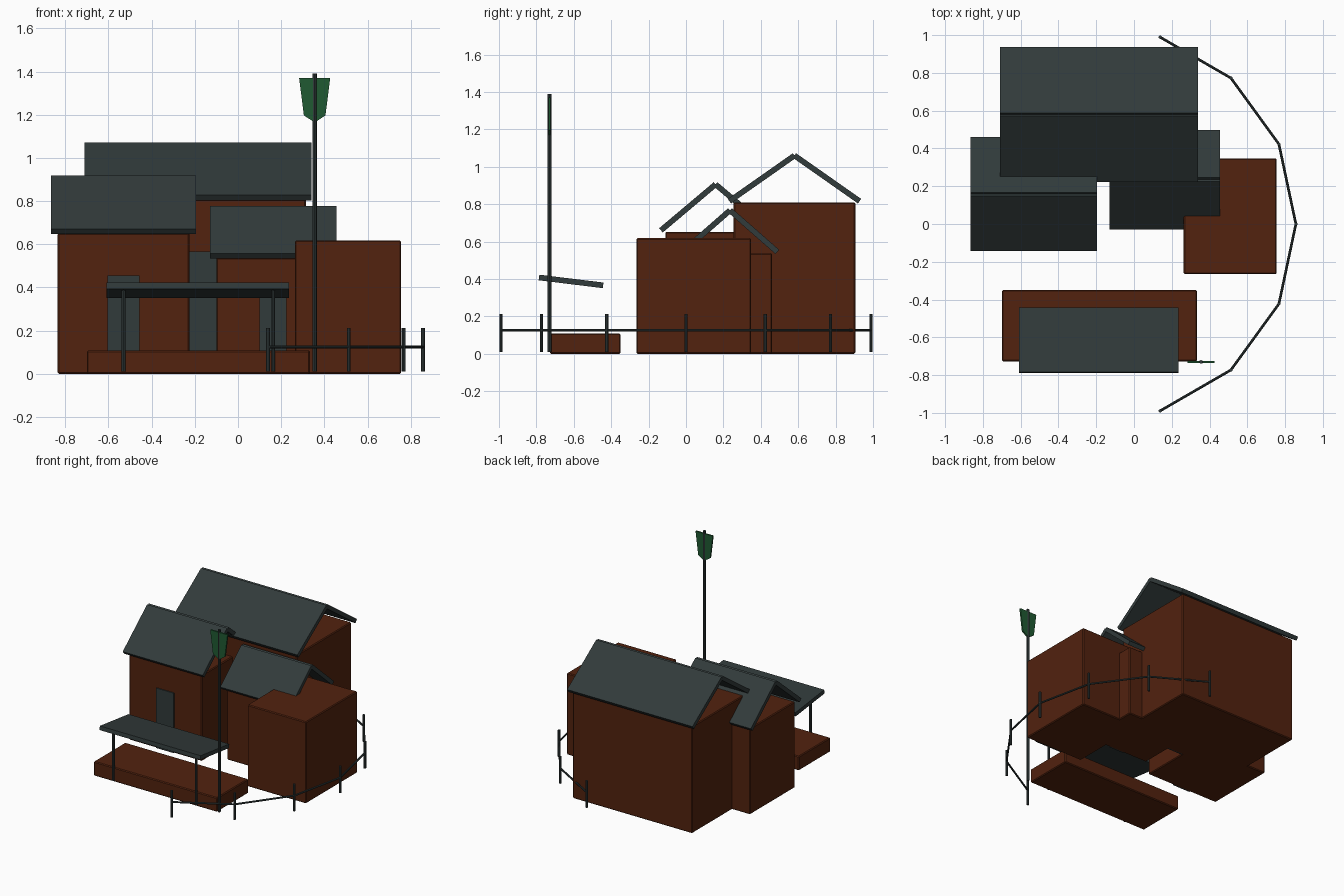
import bpy, bmesh, math
from mathutils import Vector

if "Cube" in bpy.data.objects:
    bpy.data.objects.remove(bpy.data.objects["Cube"])


def material(name, rgb):
    m = bpy.data.materials.new(name)
    m.diffuse_color = (*rgb, 1)
    m.use_nodes = True
    m.node_tree.nodes["Principled BSDF"].inputs["Base Color"].default_value = m.diffuse_color
    return m


BROWN = material("brown_wall", (0.084, 0.016, 0.0045))
SLATE = material("dark_slate", (0.031, 0.043, 0.043))
GREEN = material("banner_green", (0.014, 0.100, 0.032))


def add(name, bm, mat):
    bmesh.ops.recalc_face_normals(bm, faces=bm.faces)
    me = bpy.data.meshes.new(name)
    bm.to_mesh(me)
    bm.free()
    me.materials.append(mat)
    ob = bpy.data.objects.new(name, me)
    bpy.context.collection.objects.link(ob)
    return ob


def box(name, x, y, z, mat, bevel=0.0):
    bm = bmesh.new()
    bmesh.ops.create_cube(bm, size=1)
    for v in bm.verts:
        v.co = [r[0] + (c + 0.5) * (r[1] - r[0]) for r, c in zip((x, y, z), v.co)]
    if bevel:
        bmesh.ops.bevel(bm, geom=bm.edges[:], offset=bevel, segments=1, affect='EDGES')
    return add(name, bm, mat)


def prism(name, profile, direction, mat):
    """Extrude a closed profile along a direction."""
    bm = bmesh.new()
    f = bm.faces.new([bm.verts.new(p) for p in profile])
    r = bmesh.ops.extrude_face_region(bm, geom=[f])
    bmesh.ops.translate(bm, verts=[v for v in r["geom"] if isinstance(v, bmesh.types.BMVert)],
                        vec=direction)
    return add(name, bm, mat)


def slab(name, x, a, b, mat, t=0.03):
    """Tilted board running between two (y, z) points."""
    d = Vector((b[0] - a[0], b[1] - a[1])).normalized()
    n = Vector((-d.y, d.x)) * t / 2
    a, b = Vector(a), Vector(b)
    pts = [(x[0], p.x, p.y) for p in (a - n, b - n, b + n, a + n)]
    return prism(name, pts, (x[1] - x[0], 0, 0), mat)


def rod(name, a, b, r, mat=SLATE, sides=8):
    a, b = Vector(a), Vector(b)
    bm = bmesh.new()
    bmesh.ops.create_cone(bm, cap_ends=True, segments=sides, radius1=r, radius2=r,
                          depth=(b - a).length)
    ob = add(name, bm, mat)
    ob.location = (a + b) / 2
    ob.rotation_euler = (b - a).to_track_quat('Z', 'Y').to_euler()
    return ob


# Gabled houses: body, two roof boards, door
def house(name, x, y, h, over, eave, ridge):
    box(name + "_body", x, y, (0, h), BROWN, 0.006)
    mid = (y[0] + y[1]) / 2
    rx = (x[0] - over, x[1] + over)
    for side, label in ((-1, "front"), (1, "back")):
        slab(f"{name}_roof_{label}", rx, (mid + side * eave[0], eave[1]), (mid, ridge), SLATE)
    cx, w = (x[0] + x[1]) / 2, 0.12 * (x[1] - x[0])
    box(name + "_door", (cx - w, cx + w), (y[0] - 0.008, y[0] + 0.01), (0.003, 0.7 * h), SLATE)


house("main_house", (-0.685, 0.315), (0.255, 0.905), 0.81, 0.025, (0.348, 0.816), 1.06)
house("left_house", (-0.835, -0.225), (-0.11, 0.426), 0.652, 0.03, (0.292, 0.66), 0.906)
house("middle_house", (-0.10, 0.425), (0.01, 0.46), 0.538, 0.03, (0.253, 0.545), 0.767)

# Flat-topped block and front platform
box("flat_block", (0.263, 0.755), (-0.265, 0.348), (0, 0.618), BROWN, 0.006)
box("front_platform", (-0.70, 0.333), (-0.727, -0.35), (0, 0.108), BROWN, 0.006)

# Awning on two posts
slab("awning", (-0.608, 0.236), (-0.786, 0.408), (-0.443, 0.366), SLATE)
for i, x in enumerate((-0.53, 0.163)):
    rod(f"awning_post_{i}", (x, -0.732, 0.01), (x, -0.732, 0.395), 0.009)

# Banner pole with pointed banner
rod("banner_pole", (0.355, -0.73, 0.01), (0.355, -0.73, 1.39), 0.01)
prism("banner", [(0.355 + x, -0.736, z) for x, z in
                 ((-0.072, 1.37), (0.072, 1.37), (0.05, 1.197), (0, 1.164), (-0.05, 1.197))],
      (0, 0.012, 0), GREEN)

# Curved fence
pts = [(-0.183 + 1.04 * math.cos(math.radians(24 * i)),
        1.04 * math.sin(math.radians(24 * i))) for i in range(-3, 4)]
for i, (x, y) in enumerate(pts):
    rod(f"fence_post_{i}", (x, y, 0.01), (x, y, 0.213), 0.009)
for i, (p, q) in enumerate(zip(pts, pts[1:])):
    rod(f"fence_rail_{i}", (*p, 0.125), (*q, 0.125), 0.007)
